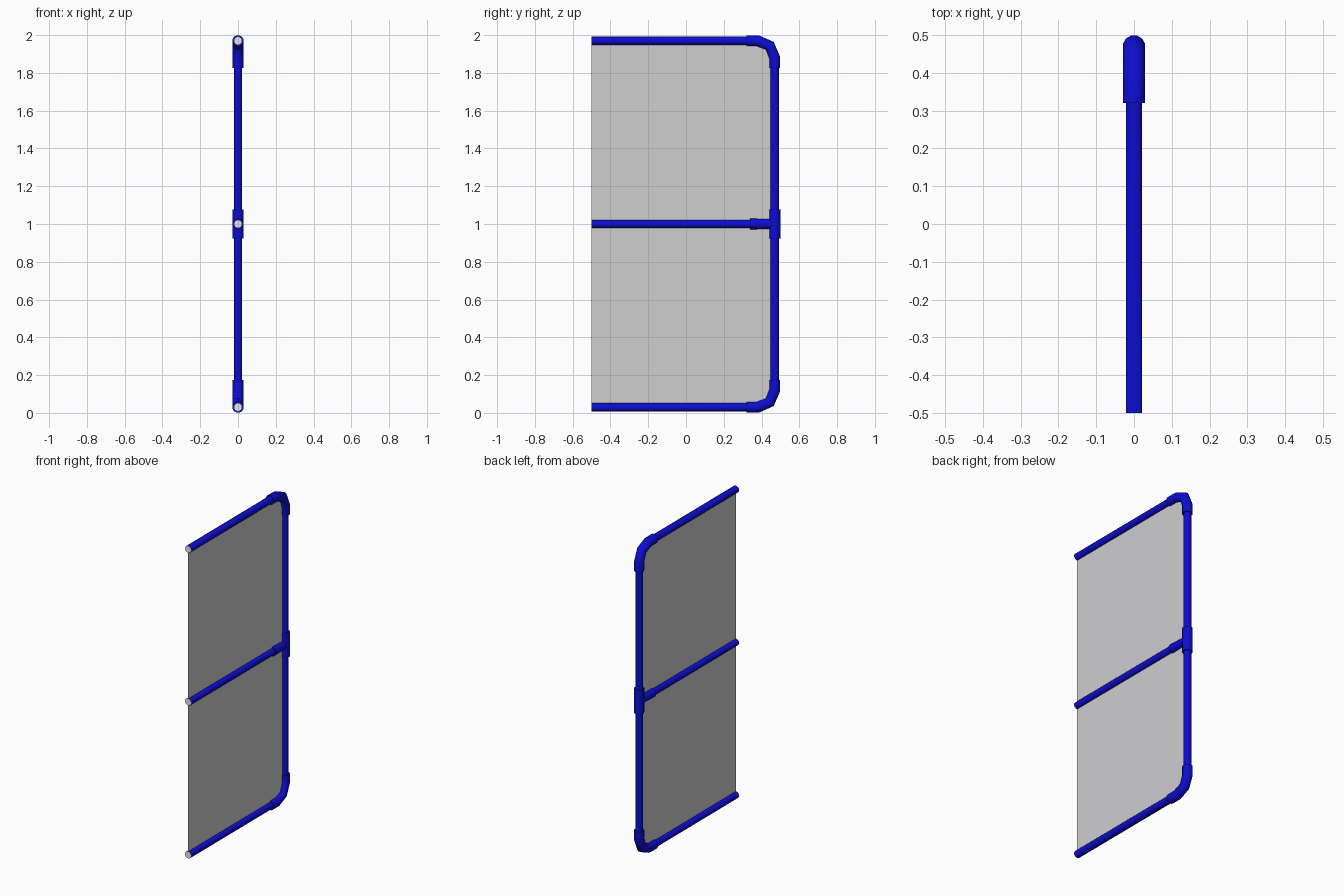
import bpy, bmesh, math
from mathutils import Vector

if "Cube" in bpy.data.objects:
    bpy.data.objects.remove(bpy.data.objects["Cube"])

SIDES = 12
PIPE_R, FIT_R = 0.0225, 0.03
Y_FREE, Y_POST = -0.5, 0.47
Z_LOW, Z_MID, Z_TOP = 0.03, 1.0, 1.97
BEND = 0.09


def material(name, rgb):
    m = bpy.data.materials.new(name)
    m.diffuse_color = (*rgb, 1)
    m.use_nodes = True
    m.node_tree.nodes["Principled BSDF"].inputs["Base Color"].default_value = m.diffuse_color
    return m


blue = material("blue_pipe", (0.004, 0.004, 0.65))
grey = material("grey_panel", (0.62, 0.62, 0.63))
white = material("white_pipe_end", (0.82, 0.82, 0.82))


def finish(name, bm, mats, smooth=True):
    bmesh.ops.recalc_face_normals(bm, faces=bm.faces)
    me = bpy.data.meshes.new(name)
    bm.to_mesh(me)
    bm.free()
    for m in mats:
        me.materials.append(m)
    ob = bpy.data.objects.new(name, me)
    bpy.context.collection.objects.link(ob)
    if smooth:
        bpy.ops.object.select_all(action='DESELECT')
        ob.select_set(True)
        bpy.context.view_layer.objects.active = ob
        bpy.ops.object.shade_smooth_by_angle(angle=math.radians(40))
    return ob


def tube(name, path, radii, open_end=False):
    """Sweep a round section along (y, z) points in the x = 0 plane."""
    pts = [Vector((0, y, z)) for y, z in path]
    bm = bmesh.new()
    rings = []
    for i, p in enumerate(pts):
        a = (p - pts[i - 1]).normalized() if i else None
        b = (pts[i + 1] - p).normalized() if i < len(pts) - 1 else None
        t = ((a or b) + (b or a)).normalized()
        side = Vector((0, -t.z, t.y))
        rings.append([bm.verts.new(p + radii[i] * (
            Vector((math.cos(w), 0, 0)) + side * math.sin(w)))
            for w in (2 * math.pi * (k + 0.5) / SIDES for k in range(SIDES))])
    for r0, r1 in zip(rings, rings[1:]):
        for k in range(SIDES):
            n = (k + 1) % SIDES
            bm.faces.new((r0[k], r0[n], r1[n], r1[k]))
    start = bm.faces.new(rings[0])
    bm.faces.new(rings[-1])
    if open_end:  # pale core inside a blue rim at the free end
        bmesh.ops.inset_region(bm, faces=[start], thickness=0.003)
        start.material_index = 1
    return finish(name, bm, [blue, white])


# horizontal rails
for name, z, end in (("bottom_rail", Z_LOW, 0.36), ("middle_rail", Z_MID, 0.45),
                     ("top_rail", Z_TOP, 0.36)):
    tube(name, [(Y_FREE, z), (end, z)], [PIPE_R] * 2, True)

# upright post
tube("upright_post", [(Y_POST, 0.14), (Y_POST, 1.86)], [PIPE_R] * 2)

# corner elbows with a two-step bend
for name, z, s in (("bottom_elbow", Z_LOW, 1), ("top_elbow", Z_TOP, -1)):
    cy, cz = Y_POST - BEND, z + s * BEND
    arc = [(cy + BEND * math.sin(w), cz - s * BEND * math.cos(w))
           for w in (0, math.pi / 4, math.pi / 2)]
    path = [(0.32, z)] + arc + [(Y_POST, z + s * 0.145)]
    tube(name, path, [FIT_R] * 5)

# tee fitting
tube("tee_sleeve", [(Y_POST, Z_MID - 0.077), (Y_POST, Z_MID + 0.077)], [FIT_R] * 2)
tube("tee_arm", [(0.34, Z_MID), (Y_POST - 0.01, Z_MID)], [FIT_R, 0.026])

# thin infill panels above and below the middle rail
for name, z0, z1 in (("lower_panel", 0.04, Z_MID), ("upper_panel", Z_MID, 1.96)):
    bm = bmesh.new()
    bm.faces.new([bm.verts.new((0, y, z)) for y, z in
                  ((Y_FREE, z0), (0.46, z0), (0.46, z1), (Y_FREE, z1))])
    finish(name, bm, [grey], False)
